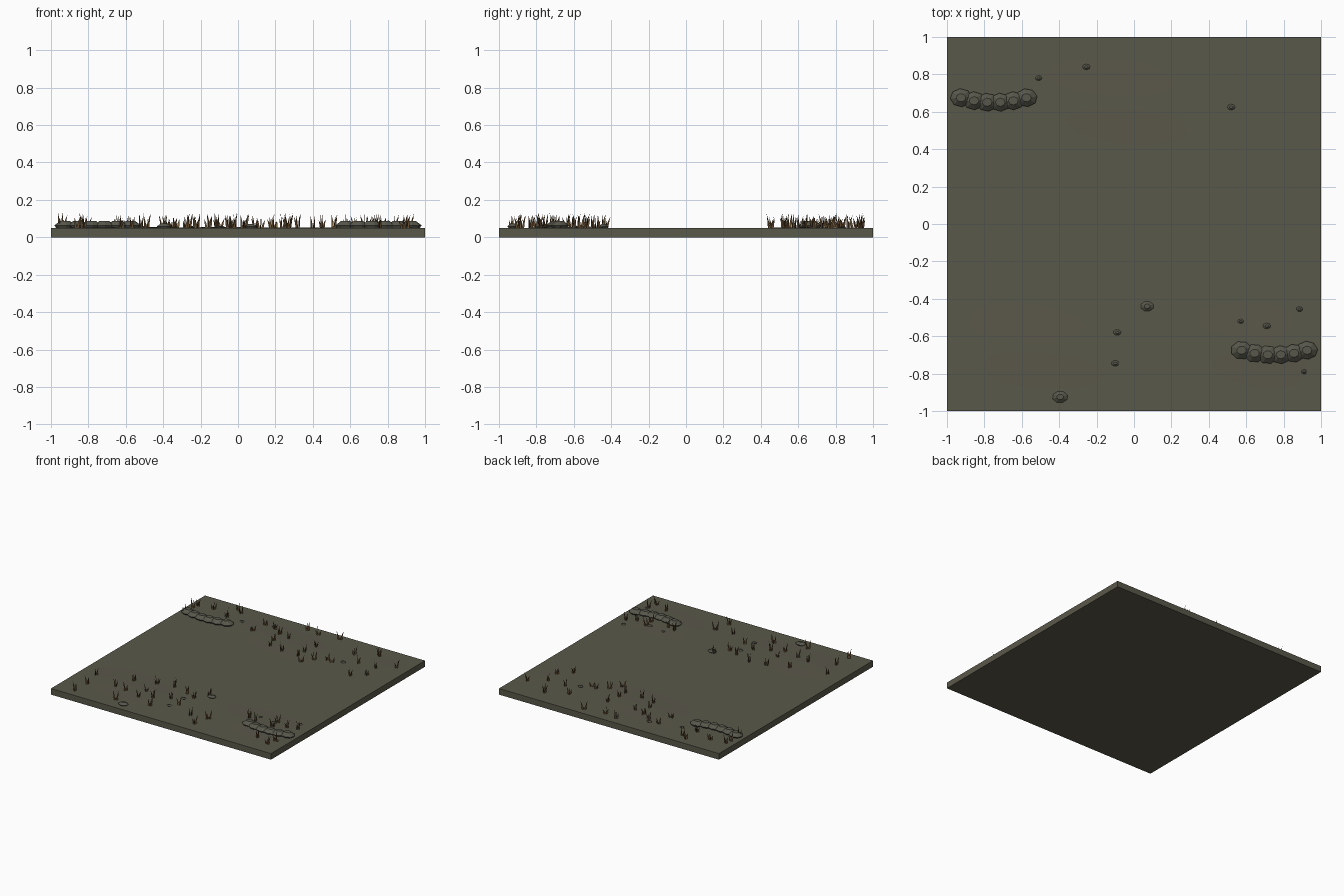
import bpy, bmesh, math, random

if "Cube" in bpy.data.objects:
    bpy.data.objects.remove(bpy.data.objects["Cube"])
random.seed(4)


def material(name, rgb):
    m = bpy.data.materials.new(name)
    m.diffuse_color = (*rgb, 1)
    m.use_nodes = True
    m.node_tree.nodes["Principled BSDF"].inputs["Base Color"].default_value = m.diffuse_color
    return m


GROUND = material("olive_mud", (0.102, 0.098, 0.069))
STONE = material("grey_mud", (0.098, 0.096, 0.072))
GRASS = material("dry_brown_grass", (0.13, 0.072, 0.028))
STRAW = material("straw_grass", (0.19, 0.125, 0.058))
TOP = 0.05


def finish(bm, name, *mats):
    mesh = bpy.data.meshes.new(name)
    bmesh.ops.recalc_face_normals(bm, faces=bm.faces)
    bm.to_mesh(mesh)
    bm.free()
    for m in mats:
        mesh.materials.append(m)
    ob = bpy.data.objects.new(name, mesh)
    bpy.context.collection.objects.link(ob)
    return ob


# Ground slab: fine grid on top with very low swells along two verges
bm = bmesh.new()
bmesh.ops.create_grid(bm, x_segments=40, y_segments=40, size=1)
for v in bm.verts:
    x, y = v.co.x, v.co.y
    band = math.exp(-((abs(y) - 0.65) / 0.16) ** 2)
    fade = min(1, (1 - abs(x)) * 5) * min(1, (1 - abs(y)) * 5)
    v.co.z = TOP + 0.004 * band * fade * (0.5 + 0.5 * math.sin(5 * x + 3 * y))
rim = [e for e in bm.edges if e.is_boundary]
new = bmesh.ops.extrude_edge_only(bm, edges=rim)["geom"]
for g in new:
    if isinstance(g, bmesh.types.BMVert):
        g.co.z = 0
bmesh.ops.contextual_create(bm, geom=[g for g in new if isinstance(g, bmesh.types.BMEdge)])
slab = finish(bm, "ground_slab", GROUND)
for p in slab.data.polygons:
    p.use_smooth = p.normal.z > 0.9


# Low faceted lump: sharp waist and a flat crown
def add_lump(bm, x, y, rx, ry, h, sides=8):
    turn = random.uniform(0, 0.4)
    rings = []
    for r, z in ((0.75, -0.1), (1, 0.35), (0.45, 1)):
        rings.append([bm.verts.new((x + rx * r * math.cos(turn + math.tau * i / sides),
                                    y + ry * r * math.sin(turn + math.tau * i / sides),
                                    TOP + h * z)) for i in range(sides)])
    for a, b in zip(rings, rings[1:]):
        for i in range(sides):
            j = (i + 1) % sides
            bm.faces.new((a[i], a[j], b[j], b[i]))
    bm.faces.new(rings[-1])
    bm.faces.new(rings[0][::-1])


# Two sagging rows of lumps
for name, cx, cy in (("back_lump_row", -0.75, 0.65), ("front_lump_row", 0.75, -0.70)):
    bm = bmesh.new()
    for i in range(6):
        t = i - 2.5
        add_lump(bm, cx + 0.07 * t, cy + 0.004 * t * t, 0.058, 0.049, 0.037)
    finish(bm, name, STONE)

# Scattered stones: x, y, radius
bm = bmesh.new()
for x, y, r in ((-0.51, 0.78, 0.018), (-0.255, 0.84, 0.021), (0.52, 0.625, 0.021),
                (0.07, -0.44, 0.036), (-0.09, -0.58, 0.021), (-0.10, -0.745, 0.021),
                (-0.395, -0.925, 0.042), (0.57, -0.52, 0.016), (0.71, -0.545, 0.021),
                (0.885, -0.455, 0.018), (0.91, -0.79, 0.016)):
    add_lump(bm, x, y, r, r * 0.75, r * 0.55)
finish(bm, "scattered_stones", STONE)


# Upright flat blades fanning outwards, each leaning within its own plane
def add_tuft(bm, x, y):
    turn = random.uniform(0, math.tau)
    for k in range(4):
        a = turn + k * math.tau / 4 + random.uniform(-0.4, 0.4)
        c, s = math.cos(a), math.sin(a)
        start = random.uniform(0.002, 0.011)
        h = random.uniform(0.038, 0.082)
        lean = random.uniform(0.004, 0.02)
        w = 0.0065
        pts = ((start - w, 0), (start + w, 0), (start + lean * 0.4 + w * 0.7, h * 0.5),
               (start + lean, h), (start + lean * 0.4 - w * 0.7, h * 0.5))
        f = bm.faces.new([bm.verts.new((x + u * c, y + u * s, TOP + z)) for u, z in pts])
        f.material_index = int(k == 3)


FRONT = ((-.82, -.78), (-.86, -.61), (-.62, -.70), (-.49, -.89), (-.52, -.72), (-.57, -.54),
         (-.38, -.75), (-.22, -.83), (-.28, -.70), (-.40, -.48), (-.39, -.64), (-.16, -.64),
         (-.05, -.69), (-.26, -.45), (-.11, -.50), (-.03, -.53), (.12, -.79), (.24, -.90),
         (.27, -.77), (.04, -.43), (.51, -.58), (.58, -.60), (.74, -.61), (.73, -.53),
         (.84, -.56), (.92, -.53), (.88, -.88), (.76, -.83), (.90, -.80), (-.83, -.93))
BACK = ((-.95, .66), (-.95, .77), (-.94, .82), (-.81, .84), (-.65, .93), (-.60, .90), (-.65, .78),
        (-.35, .69), (-.33, .83), (-.23, .81), (-.15, .76), (-.05, .73), (-.12, .64), (-.09, .55),
        (.03, .53), (-.02, .93), (.09, .91), (.27, .94), (.20, .73), (.18, .61), (.18, .52),
        (.26, .45), (.32, .53), (.40, .59), (.45, .58), (.51, .78), (.62, .68), (.70, .46),
        (.78, .68), (.68, .87), (.90, .77), (.79, .54))
for name, spots in (("front_grass", FRONT), ("back_grass", BACK)):
    bm = bmesh.new()
    for x, y in spots:
        add_tuft(bm, x, y)
    finish(bm, name, GRASS, STRAW)
